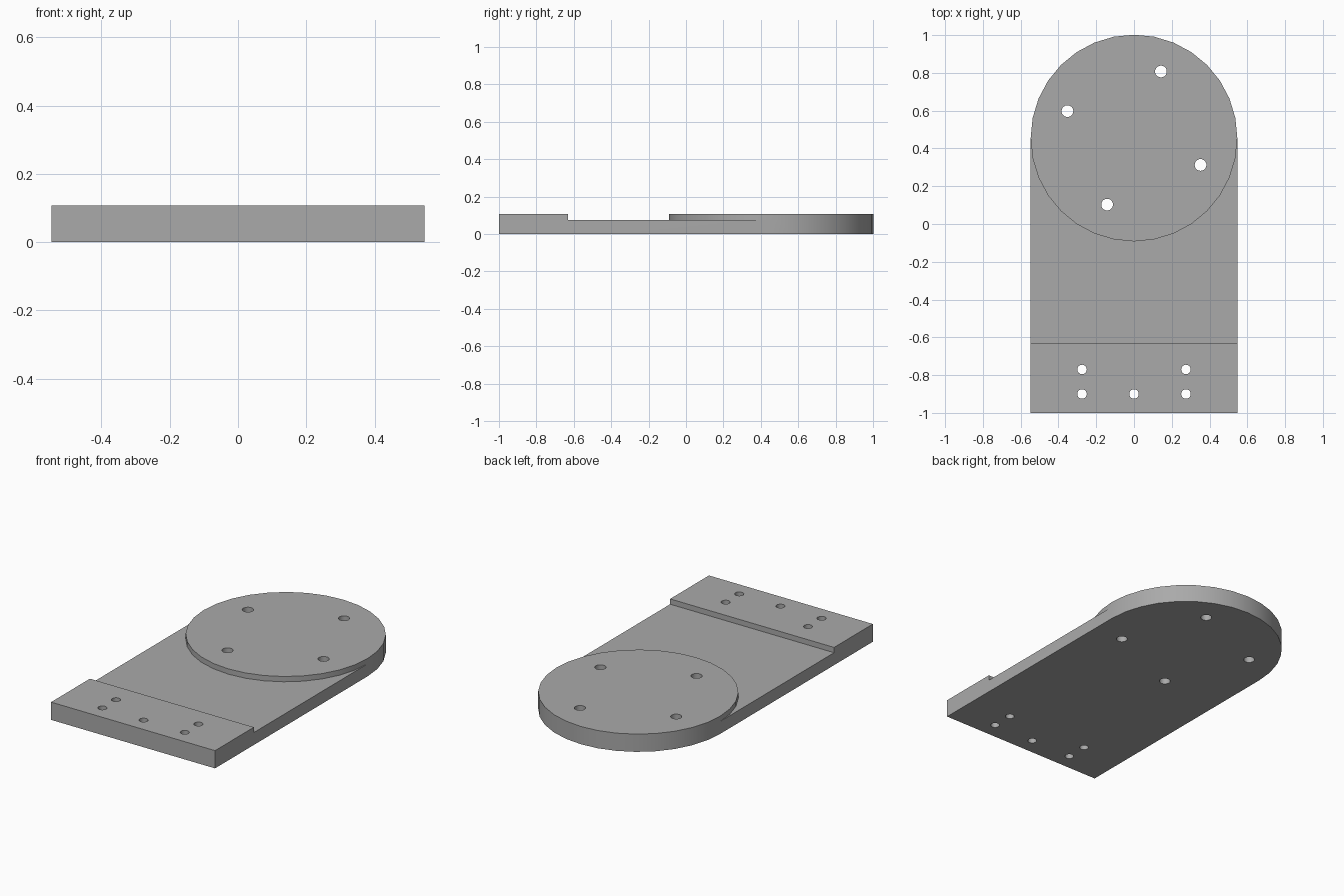
import bpy
import bmesh
from math import cos, sin, pi, radians

cube = bpy.data.objects.get("Cube")
if cube:
    bpy.data.objects.remove(cube, do_unlink=True)

R = 0.547          # half width and disc radius
CY = 0.455         # disc centre along y
TOP = 0.107        # full thickness
FLOOR = 0.075      # thickness of the recessed web
STEP_Y = -0.63     # rear edge of the raised mounting end
SEGMENTS = 32

grey = bpy.data.materials.new("plain grey")
grey.use_nodes = True
colour = (0.4, 0.4, 0.4, 1)
grey.diffuse_color = colour
grey.node_tree.nodes["Principled BSDF"].inputs["Base Color"].default_value = colour


def arc(cx, cy, r, start, end, steps):
    angles = [start + (end - start) * i / steps for i in range(steps + 1)]
    return [(cx + r * cos(a), cy + r * sin(a)) for a in angles]


def prism(name, outlines, z0, z1):
    """Extrude one or more closed outlines between two heights."""
    bm = bmesh.new()
    for outline in outlines:
        face = bm.faces.new([bm.verts.new((x, y, z0)) for x, y in outline])
        ext = bmesh.ops.extrude_face_region(bm, geom=[face])
        for v in ext["geom"]:
            if isinstance(v, bmesh.types.BMVert):
                v.co.z = z1
    bmesh.ops.recalc_face_normals(bm, faces=bm.faces)
    mesh = bpy.data.meshes.new(name)
    bm.to_mesh(mesh)
    bm.free()
    mesh.materials.append(grey)
    obj = bpy.data.objects.new(name, mesh)
    bpy.context.collection.objects.link(obj)
    return obj


# Full-height plate with a rounded back
plate = prism("mounting_plate",
              [[(-R, -1), (R, -1)] + arc(0, CY, R, 0, pi, SEGMENTS // 2)], 0, TOP)

# Pocket between the mounting end and the round pad
pocket = prism("pocket_cutter",
               [[(-0.7, CY), (-0.7, STEP_Y), (0.7, STEP_Y), (0.7, CY)]
                + arc(0, CY, R, 0, -pi, SEGMENTS // 2)], FLOOR, 0.2)

# Four holes on a turned square in the pad, five in the mounting end
pad_holes = [(x, y, 0.031) for x, y in arc(0, CY, 0.38, radians(68), radians(338), 3)]
end_holes = [(x, y, 0.025) for x, y in
             [(-0.275, -0.77), (0.275, -0.77), (-0.275, -0.9), (0, -0.9), (0.275, -0.9)]]
holes = prism("hole_cutter",
              [arc(x, y, r, 0, 2 * pi, SEGMENTS)[:-1] for x, y, r in pad_holes + end_holes],
              -0.1, 0.2)

# Cut and finish
bpy.ops.object.select_all(action="DESELECT")
plate.select_set(True)
bpy.context.view_layer.objects.active = plate
for cutter in (pocket, holes):
    cutter.hide_render = True
    cut = plate.modifiers.new(cutter.name, "BOOLEAN")
    cut.operation = "DIFFERENCE"
    cut.solver = "EXACT"
    cut.object = cutter
    bpy.ops.object.modifier_apply(modifier=cut.name)
    bpy.data.objects.remove(cutter, do_unlink=True)
bpy.ops.object.shade_smooth_by_angle(angle=radians(30))
